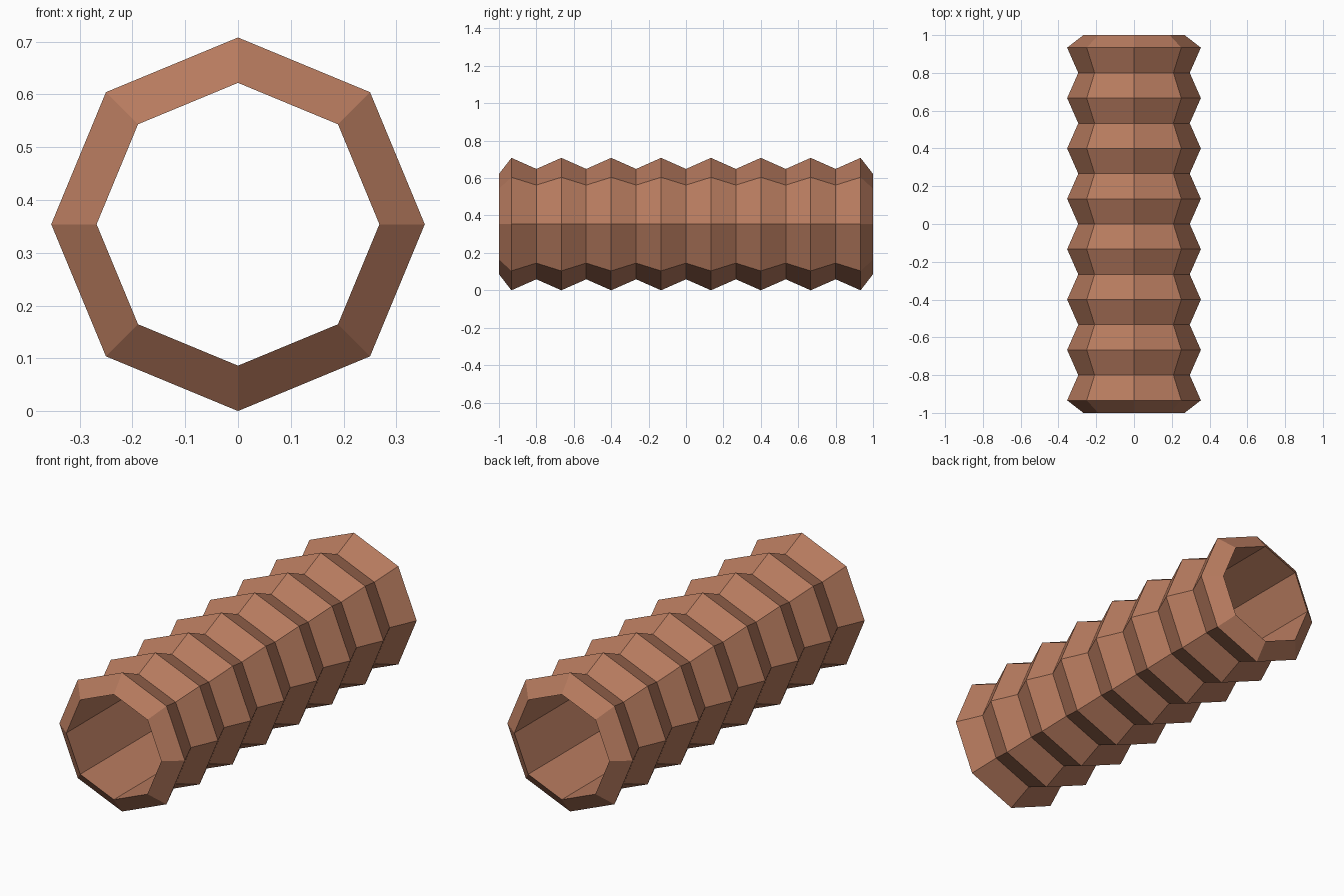
import bpy, bmesh
from math import sin, cos, pi

if "Cube" in bpy.data.objects:
    bpy.data.objects.remove(bpy.data.objects["Cube"])

SIDES = 8
R_PEAK, R_VALLEY, R_BORE = 0.354, 0.295, 0.268
CENTRE_Z = R_PEAK

# Outer zigzag profile (radius, y) between the two ends of the straight bore
profile = [(R_BORE, -1.0)]
for i in range(15):
    profile.append((R_VALLEY if i % 2 else R_PEAK, (i - 7) * 2 / 15))
profile.append((R_BORE, 1.0))

# Corrugated pipe: one octagonal ring per profile point, bridged in a closed loop
bm = bmesh.new()
rings = []
for r, y in profile:
    rings.append([bm.verts.new((r * cos(2 * pi * k / SIDES), y,
                                CENTRE_Z + r * sin(2 * pi * k / SIDES)))
                  for k in range(SIDES)])
for a, b in zip(rings, rings[1:] + rings[:1]):
    for k in range(SIDES):
        n = (k + 1) % SIDES
        bm.faces.new((a[k], a[n], b[n], b[k]))
bmesh.ops.recalc_face_normals(bm, faces=bm.faces)

mesh = bpy.data.meshes.new("corrugated_pipe")
bm.to_mesh(mesh)
bm.free()
pipe = bpy.data.objects.new("corrugated_pipe", mesh)
bpy.context.collection.objects.link(pipe)

# Clay colour
clay = bpy.data.materials.new("clay")
clay.diffuse_color = (0.48, 0.2, 0.115, 1)
clay.use_nodes = True
clay.node_tree.nodes["Principled BSDF"].inputs["Base Color"].default_value = clay.diffuse_color
mesh.materials.append(clay)
